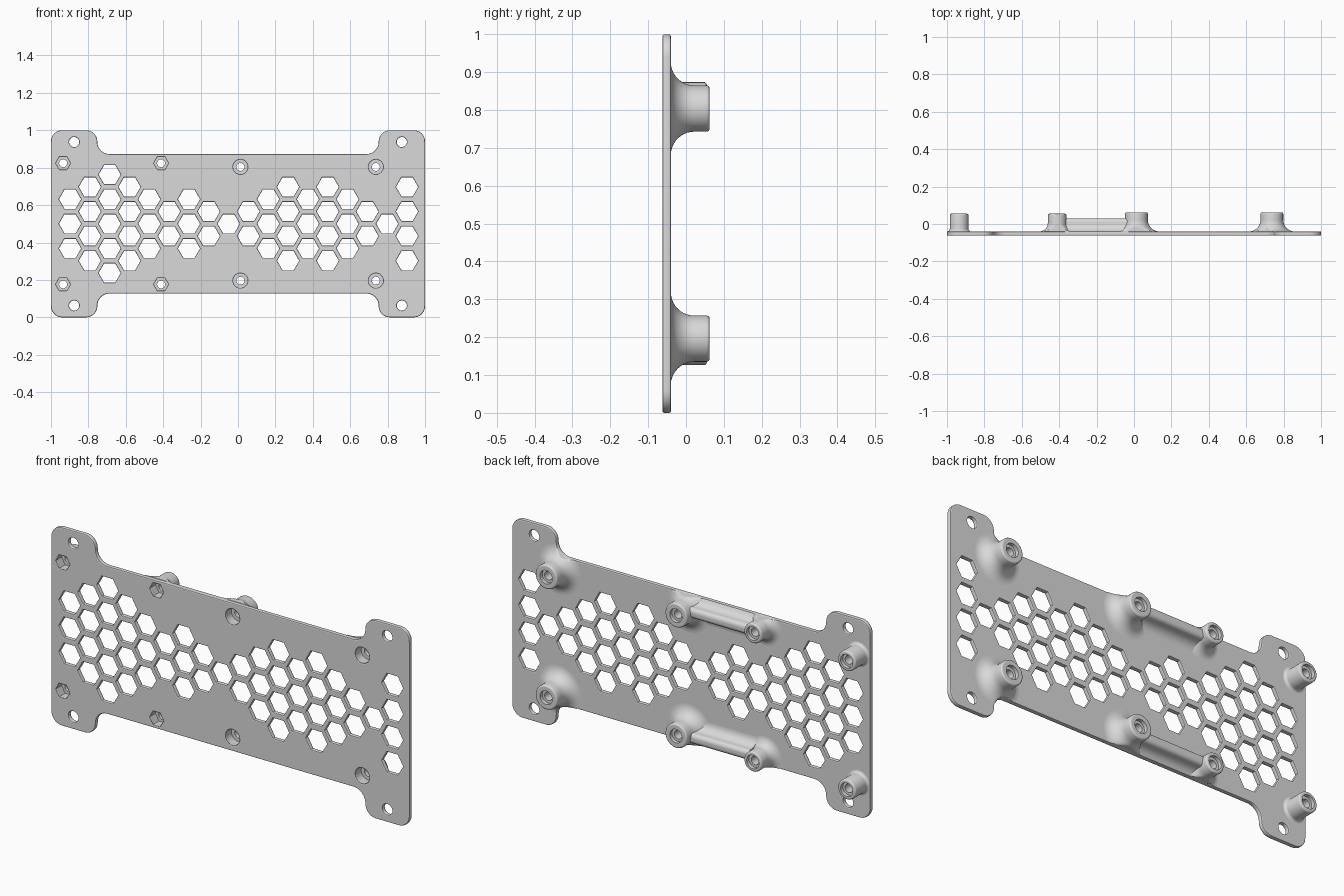
import bpy, bmesh, math
from math import sin, cos, pi, radians

cube = bpy.data.objects.get("Cube")
if cube:
    bpy.data.objects.remove(cube)

FRONT, BACK = -0.0625, -0.04          # plate faces
TAB_X, EDGE, R_IN, R_OUT = 0.752, 0.373, 0.065, 0.06   # half-height EDGE about z = 0.5

grey = bpy.data.materials.new("light_grey_plastic")
grey.use_nodes = True
colour = (0.7, 0.7, 0.7, 1)
grey.diffuse_color = colour
grey.node_tree.nodes["Principled BSDF"].inputs["Base Color"].default_value = colour


def finish(obj):
    obj.data.materials.clear()
    obj.data.materials.append(grey)
    bpy.ops.object.select_all(action='DESELECT')
    obj.select_set(True)
    bpy.context.view_layer.objects.active = obj
    bpy.ops.object.shade_smooth_by_angle(angle=radians(35))
    # Front and back faces stay flat so rounded edges do not bend their shading
    for p in obj.data.polygons:
        if abs(p.normal.y) > 0.999:
            p.use_smooth = False


def arc(cx, cy, r, a0, a1, n=10):
    return [(cx + r * cos(radians(a0 + (a1 - a0) * i / n)),
             cy + r * sin(radians(a0 + (a1 - a0) * i / n))) for i in range(n + 1)]


def ring(cx, cy, r, n):
    return arc(cx, cy, r, 0, 360, n)[:-1]


def edge_height(x):
    """Half-height of the plate outline at x."""
    x = abs(x)
    start = TAB_X - R_IN
    if x <= start:
        return EDGE
    if x < TAB_X:
        return EDGE + R_IN - math.sqrt(R_IN ** 2 - (x - start) ** 2)
    return 0.5


def mesh_object(name, bm):
    bmesh.ops.recalc_face_normals(bm, faces=bm.faces)
    me = bpy.data.meshes.new(name)
    bm.to_mesh(me)
    bm.free()
    obj = bpy.data.objects.new(name, me)
    bpy.context.collection.objects.link(obj)
    finish(obj)


# Bosses: x, half-height, radius, top, fillet, hexagonal recess
bosses = [("nut_boss_outer", -0.935, 0.324, 0.05, 0.055, 0.014, True),
          ("nut_boss_inner", -0.411, 0.324, 0.05, 0.055, 0.045, True),
          ("screw_boss_inner", 0.013, 0.304, 0.061, 0.0625, 0.062, False),
          ("screw_boss_outer", 0.737, 0.304, 0.061, 0.0625, 0.062, False)]
RECESS = 0.039

# Plate outline: one quarter, mirrored to four
quarter = (arc(1 - R_OUT, 0.5 - R_OUT, R_OUT, 0, 90)
           + arc(TAB_X + R_OUT, 0.5 - R_OUT, R_OUT, 90, 180)
           + arc(TAB_X - R_IN, EDGE + R_IN, R_IN, 0, -90))
upper = quarter + [(-x, y) for x, y in reversed(quarter)]
loops = [upper + [(x, -y) for x, y in reversed(upper)]]

# Vent holes: hexagons in staggered columns
for i, n in enumerate([3, 4, 5, 4, 3, 2, 3, 2, 1, 2, 3, 4, 3, 4, 3, 2, 1, 4]):
    for j in range(n):
        loops.append(ring(0.106 * (i - 8.5) + 0.003, 0.1315 * (j - (n - 1) / 2), 0.059, 6))

# Mounting holes and boss recesses
for s in (-1, 1):
    loops += [ring(sx * 0.876, s * 0.437, 0.027, 24) for sx in (-1, 1)]
    loops += [ring(b[1], s * b[2], RECESS, 6 if b[6] else 48) for b in bosses]

# Plate as a filled curve, turned upright
curve = bpy.data.curves.new("plate_curve", 'CURVE')
curve.dimensions = '2D'
curve.fill_mode = 'BOTH'
bev = 0.005
curve.extrude = (BACK - FRONT) / 2 - bev
curve.bevel_depth = bev
curve.bevel_resolution = 1
curve.offset = -bev
for pts in loops:
    sp = curve.splines.new('POLY')
    sp.points.add(len(pts) - 1)
    for p, (x, y) in zip(sp.points, pts):
        p.co = (x, y, 0, 1)
    sp.use_cyclic_u = True
tmp = bpy.data.objects.new("plate_curve", curve)
bpy.context.collection.objects.link(tmp)
bpy.context.view_layer.update()
me = bpy.data.meshes.new_from_object(tmp.evaluated_get(bpy.context.evaluated_depsgraph_get()))
bpy.data.objects.remove(tmp)
for v in me.vertices:
    x, y, z = v.co
    v.co = (x, (FRONT + BACK) / 2 - z, y + 0.5)
bm = bmesh.new()
bm.from_mesh(me)
bmesh.ops.remove_doubles(bm, verts=bm.verts, dist=0.0001)
mesh_object("plate", bm)


def boss(name, x0, h0, r, top, fillet, hexagonal, s):
    """Lathe a hollow boss; its fillet is trimmed at the plate edge."""
    flare = [(r + fillet * (1 - sin(t)), BACK + fillet * (1 - cos(t)))
             for t in (pi / 2 * i / 10 for i in range(11))]
    c = 0.008
    rim = [(r - c + c * cos(t), top - c + c * sin(t)) for t in (pi / 2 * i / 4 for i in range(5))]
    bore = [(0.034, top), (0.034, top - 0.018), (0.021, top - 0.018), (0.021, -0.015)]
    recess = [(None, -0.015), (None, FRONT + 0.001)]
    n, bm, rings = 72, bmesh.new(), []
    for pr, py in flare + rim + bore + recess:
        row = []
        for k in range(n):
            a = 2 * pi * k / n
            q = pr
            if pr is None:
                q = RECESS
                if hexagonal:
                    q *= cos(pi / 6) / cos(a % (pi / 3) - pi / 6)
            x = x0 + q * cos(a)
            h = min(h0 + q * sin(a), edge_height(x))
            row.append(bm.verts.new((x, py, 0.5 + s * h)))
        rings.append(row)
    for i, row in enumerate(rings):
        nxt = rings[(i + 1) % len(rings)]
        for k in range(n):
            m = (k + 1) % n
            bm.faces.new((row[k], row[m], nxt[m], nxt[k]))
    mesh_object(name, bm)


def rib(name, x0, x1, s):
    """Round-topped rib with filleted flanks between two bosses."""
    hw, f, c, top, h0 = 0.026, 0.045, 0.02, 0.03, 0.316
    side = [(hw + f * (1 - sin(t)), BACK + f * (1 - cos(t)))
            for t in (pi / 2 * i / 8 for i in range(9))]
    side += [(hw - c + c * cos(t), top - c + c * sin(t)) for t in (pi / 2 * i / 6 for i in range(7))]
    half = [(hw + f, BACK - 0.01)] + side
    prof = half + [(-u, y) for u, y in reversed(half)]
    bm = bmesh.new()
    ends = [[bm.verts.new((x, y, 0.5 + s * min(h0 + u, EDGE))) for u, y in prof] for x in (x0, x1)]
    for k in range(len(prof)):
        m = (k + 1) % len(prof)
        bm.faces.new((ends[0][k], ends[0][m], ends[1][m], ends[1][k]))
    for e in ends:
        bm.faces.new(e)
    mesh_object(name, bm)


for side, s in (("upper", 1), ("lower", -1)):
    for b in bosses:
        boss(side + "_" + b[0], *b[1:], s)
    rib(side + "_rib", bosses[1][1] + 0.042, bosses[2][1] - 0.042, s)
